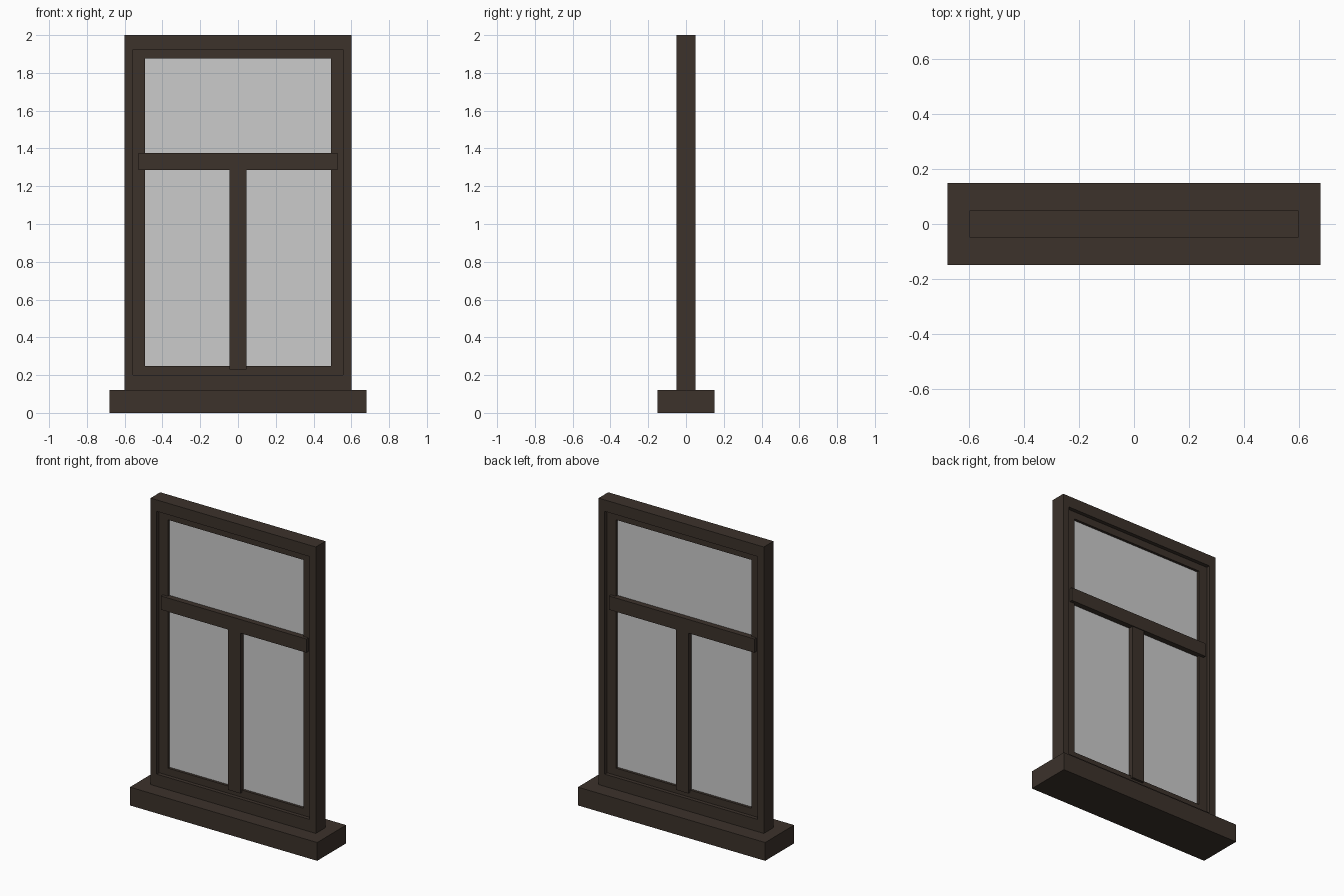
import bpy, bmesh

if "Cube" in bpy.data.objects:
    bpy.data.objects.remove(bpy.data.objects["Cube"])

wood = bpy.data.materials.new("dark_wood")
wood.diffuse_color = (0.045, 0.032, 0.024, 1)
wood.use_nodes = True
wood.node_tree.nodes["Principled BSDF"].inputs["Base Color"].default_value = wood.diffuse_color


def finish(name, bm, mat):
    bmesh.ops.recalc_face_normals(bm, faces=bm.faces)
    mesh = bpy.data.meshes.new(name)
    bm.to_mesh(mesh)
    bm.free()
    if mat:
        mesh.materials.append(mat)
    obj = bpy.data.objects.new(name, mesh)
    bpy.context.collection.objects.link(obj)
    return obj


def box(name, half_x, half_y, z0, z1, mat=wood):
    bm = bmesh.new()
    bmesh.ops.create_cube(bm, size=2)
    for v in bm.verts:
        v.co = (v.co.x * half_x, v.co.y * half_y, z0 if v.co.z < 0 else z1)
    return finish(name, bm, mat)


def ring(name, outer, inner, half_y):
    """Rectangular frame; outer and inner are (half_x, z0, z1)."""
    bm = bmesh.new()
    loops = []
    for hx, z0, z1 in (outer, inner):
        for y in (-half_y, half_y):
            loops.append([bm.verts.new((x, y, z)) for x, z in
                          ((-hx, z0), (hx, z0), (hx, z1), (-hx, z1))])
    of, ob, nf, nb = loops
    for a, b in ((of, nf), (nf, nb), (nb, ob), (ob, of)):
        for i in range(4):
            j = (i + 1) % 4
            bm.faces.new((a[i], a[j], b[j], b[i]))
    return finish(name, bm, wood)


# Sill and outer frame
box("sill", 0.68, 0.15, 0, 0.12)
ring("outer_frame", (0.60, 0.12, 2.0), (0.555, 0.20, 1.925), 0.05)

# Recessed sash with the bars that divide it
ring("sash", (0.555, 0.20, 1.925), (0.492, 0.247, 1.877), 0.025)
box("transom", 0.528, 0.045, 1.285, 1.375)
box("mullion", 0.045, 0.04, 0.23, 1.285)

# Glass
box("glass", 0.492, 0.008, 0.247, 1.877, None)
